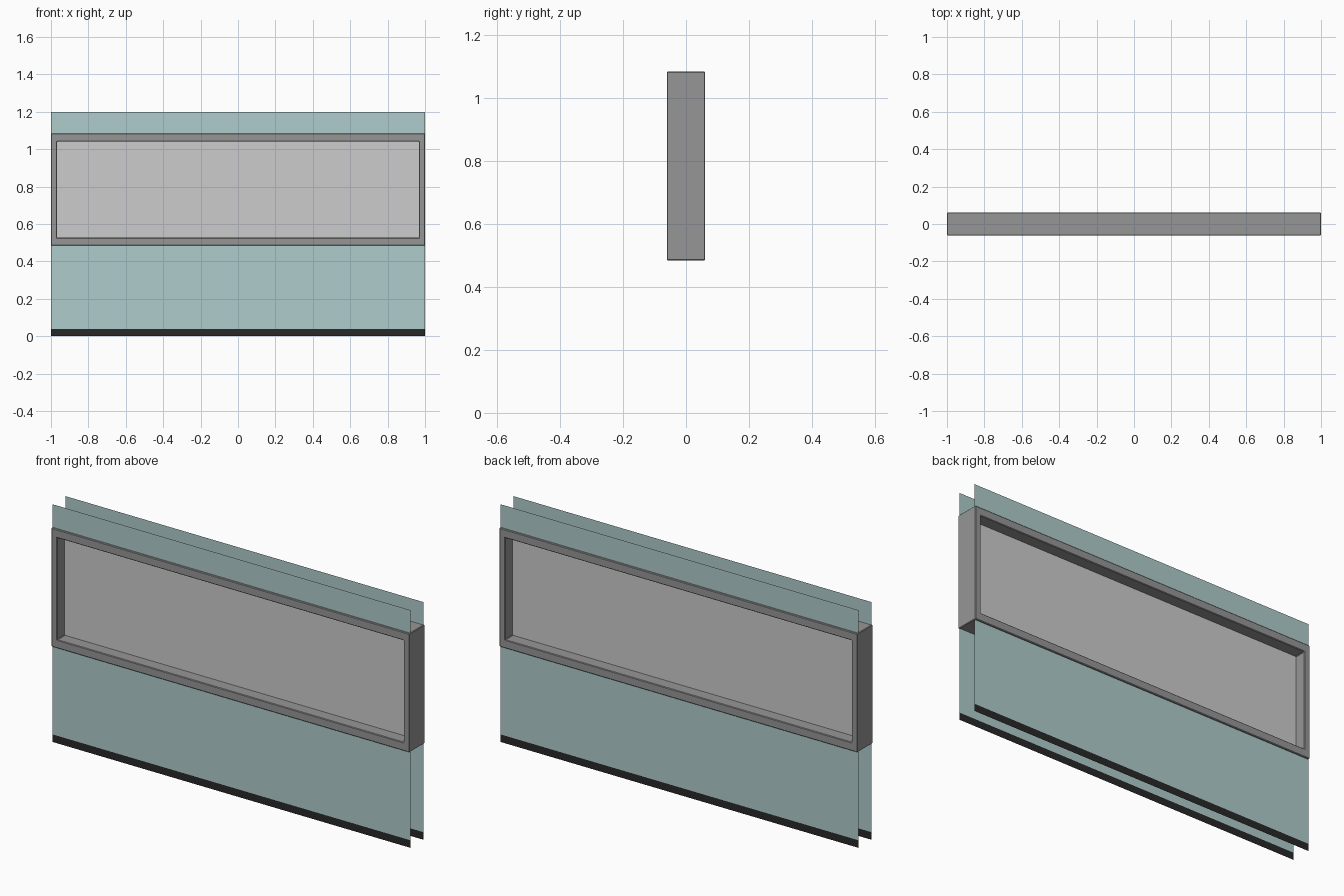
import bpy, bmesh

if "Cube" in bpy.data.objects:
    bpy.data.objects.remove(bpy.data.objects["Cube"])


def mat(name, rgb):
    m = bpy.data.materials.new(name)
    lin = [(c / 255 / 12.92) if c < 11 else ((c / 255 + 0.055) / 1.055) ** 2.4 for c in rgb]
    m.diffuse_color = (*lin, 1)
    m.use_nodes = True
    m.node_tree.nodes["Principled BSDF"].inputs["Base Color"].default_value = m.diffuse_color
    return m


FRAME = mat("mid grey", (150, 150, 150))
PANE = mat("light grey", (204, 204, 204))
GLASS = mat("pale teal", (176, 204, 204))
DARK = mat("near black", (40, 40, 40))


def finish(name, bm, material):
    bmesh.ops.recalc_face_normals(bm, faces=bm.faces)
    me = bpy.data.meshes.new(name)
    bm.to_mesh(me)
    bm.free()
    me.materials.append(material)
    ob = bpy.data.objects.new(name, me)
    bpy.context.collection.objects.link(ob)
    return ob


def sheet(name, x, y, z0, z1, material):
    """Upright flat sheet facing front and back."""
    bm = bmesh.new()
    bm.faces.new([bm.verts.new(p) for p in ((-x, y, z0), (x, y, z0), (x, y, z1), (-x, y, z1))])
    return finish(name, bm, material)


# Rectangular display frame: outer and inner loops, front and back
def loop(bm, x, y, z0, z1):
    return [bm.verts.new(p) for p in ((-x, y, z0), (x, y, z0), (x, y, z1), (-x, y, z1))]


D = 0.061
bm = bmesh.new()
rings = [loop(bm, 1.0, -D, 0.484, 1.084), loop(bm, 0.968, -D, 0.527, 1.041),
         loop(bm, 0.968, D, 0.527, 1.041), loop(bm, 1.0, D, 0.484, 1.084)]
for k in range(4):
    a, b = rings[k], rings[(k + 1) % 4]
    for i in range(4):
        j = (i + 1) % 4
        bm.faces.new((a[i], a[j], b[j], b[i]))
frame = finish("frame", bm, FRAME)
bev = frame.modifiers.new("edge_bevel", 'BEVEL')
bev.width = 0.003
bev.segments = 1
bev.limit_method = 'ANGLE'

# Centre pane recessed from both sides
sheet("centre_pane", 0.968, 0.0, 0.527, 1.041, PANE)

# Front and back skins: upper strip, lower panel and dark bottom trim
for side, y in (("front", -0.053), ("back", 0.053)):
    sheet(side + "_upper_strip", 1.0, y, 1.083, 1.2, GLASS)
    sheet(side + "_lower_panel", 1.0, y, 0.038, 0.485, GLASS)
    sheet(side + "_bottom_trim", 1.0, y, 0.0, 0.038, DARK)
